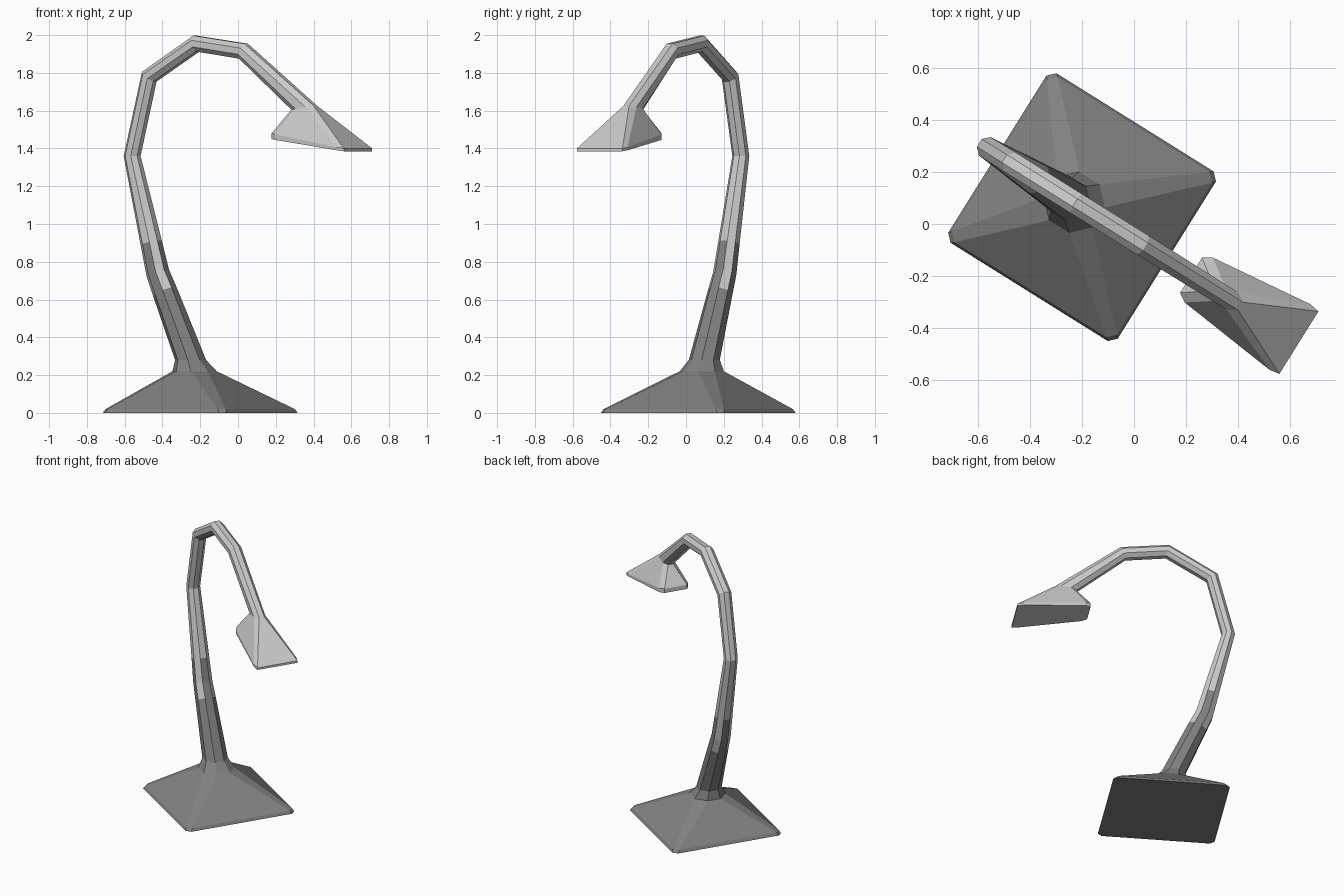
import bpy, math
from mathutils import Vector

if "Cube" in bpy.data.objects:
    bpy.data.objects.remove(bpy.data.objects["Cube"])

YAW = math.radians(-32)
U = Vector((math.cos(YAW), math.sin(YAW), 0))    # direction the lamp reaches
V = Vector((-math.sin(YAW), math.cos(YAW), 0))   # sideways
ORIGIN = Vector((-0.20, 0.065, 0))               # centre of the foot


def material(name, value):
    m = bpy.data.materials.new(name)
    m.diffuse_color = (value, value, value, 1)
    m.use_nodes = True
    m.node_tree.nodes["Principled BSDF"].inputs["Base Color"].default_value = m.diffuse_color
    return m


DARK = material("dark_grey", 0.22)
LIGHT = material("light_grey", 0.60)


def place(u, v, z):
    return ORIGIN + U * u + V * v + Vector((0, 0, z))


def octagon(a, b):
    return [(a, -b), (a, b), (b, a), (-b, a), (-a, b), (-a, -b), (-b, -a), (b, -a)]


def ring(u, z, a, tangent=(0, 1), b=None):
    """Octagon around (u, z), square to the tangent in the lamp's plane."""
    t = Vector(tangent).normalized()
    b = a * 0.414 if b is None else b
    return [place(u + n * t.y, v, z - n * t.x) for n, v in octagon(a, b)]


def loft(name, rings, mats, rule=lambda seg, side: 0, cap_start=False, cap_end=False):
    verts = [p for r in rings for p in r]
    faces, idx = [], []
    for s in range(len(rings) - 1):
        for k in range(8):
            j = (k + 1) % 8
            faces.append((s * 8 + k, s * 8 + j, s * 8 + 8 + j, s * 8 + 8 + k))
            idx.append(rule(s, k))
    if cap_start:
        faces.append(tuple(reversed(range(8))))
        idx.append(0)
    if cap_end:
        faces.append(tuple(range(len(verts) - 8, len(verts))))
        idx.append(0)
    me = bpy.data.meshes.new(name)
    me.from_pydata(verts, [], faces)
    for m in mats:
        me.materials.append(m)
    for p, i in zip(me.polygons, idx):
        p.material_index = i
    ob = bpy.data.objects.new(name, me)
    bpy.context.collection.objects.link(ob)
    return ob


# Square foot with clipped corners, rising to an octagonal collar
collar = ring(-0.06, 0.28, 0.077)
loft("base", [ring(0, 0, 0.385, b=0.357), ring(0, 0.02, 0.375, b=0.345),
              ring(-0.035, 0.22, 0.11), collar], [DARK], cap_start=True)

# Curved tapering neck: (reach, height, half width)
path = [(-0.06, 0.28, 0.077), (-0.220, 0.64, 0.062), (-0.265, 0.74, 0.058),
        (-0.306, 0.90, 0.0534), (-0.425, 1.36, 0.042), (-0.318, 1.78, 0.043),
        (-0.024, 1.955, 0.043), (0.27, 1.915, 0.043)]
pts = [Vector(p[:2]) for p in path] + [Vector((0.65, 1.61))]
neck = [collar]
for i in range(1, len(path)):
    t = (pts[i] - pts[i - 1]).normalized() + (pts[i + 1] - pts[i]).normalized()
    neck.append(ring(*path[i], tangent=t))

# Level joint where the neck meets the head; the first side is the back
joint = [place(0.65 - n * 0.07, v * 0.04, 1.615 - n * 0.01) for n, v in octagon(1, 0.45)]
neck.append(joint)
# The dark sleeve ends lower on the diagonal sides than on the straight ones
loft("neck", neck, [LIGHT, DARK],
     lambda s, k: 1 if s == 0 or (s < 3 and k % 2 == 0) else 0)

# Flared head with a thin tilted rim
outline = [(0.495, -0.08), (0.495, 0.08), (0.53, 0.102), (0.945, 0.149),
           (0.985, 0.142), (0.985, -0.142), (0.945, -0.149), (0.53, -0.102)]


def rim(back, front):
    return [place(u, v, back + (front - back) * (u - 0.495) / 0.49) for u, v in outline]


loft("head", [joint, rim(1.48, 1.40), rim(1.45, 1.385)], [LIGHT], cap_end=True)
